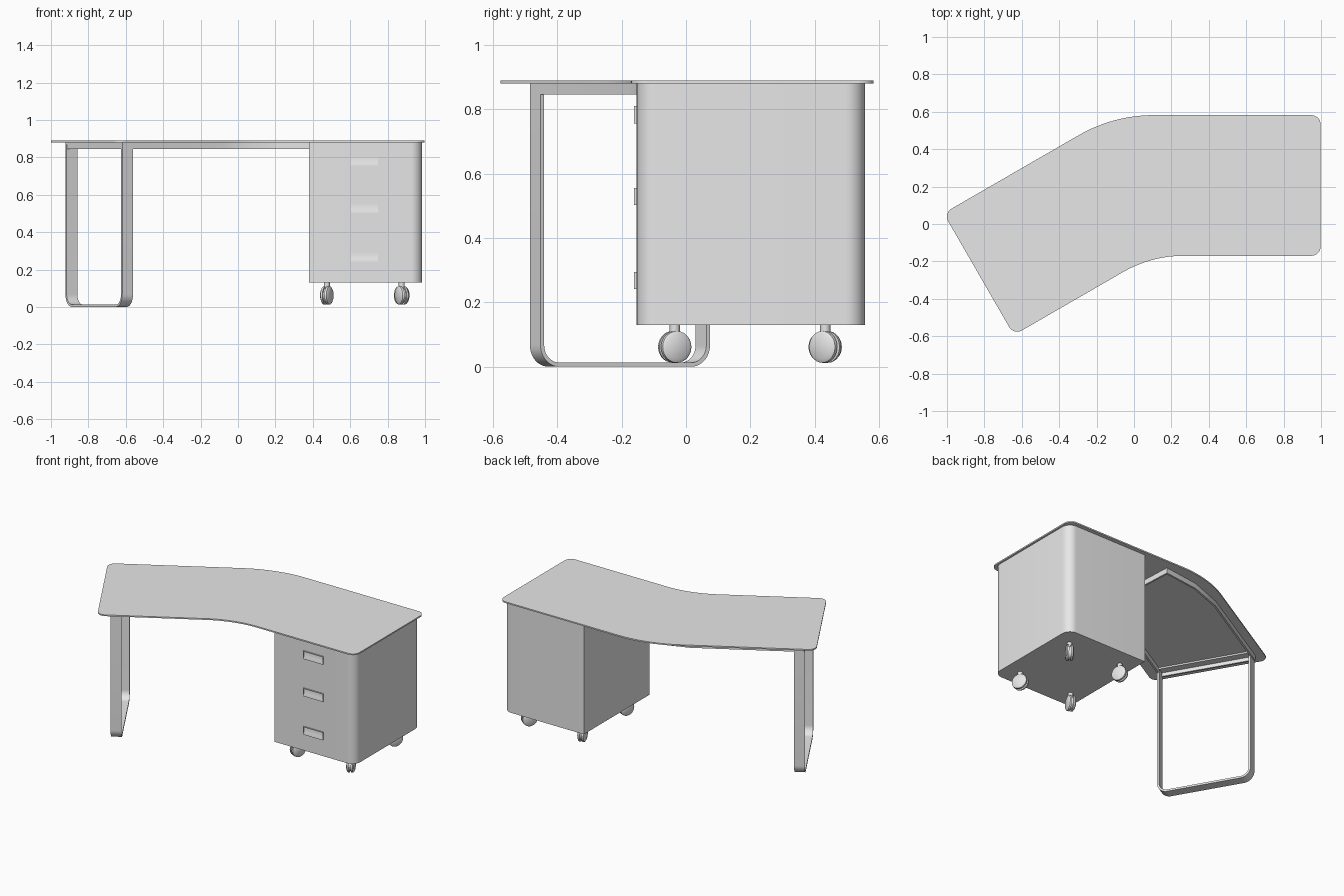
import bpy, bmesh, math
from mathutils import Vector, Matrix

cube = bpy.data.objects.get("Cube")
if cube:
    bpy.data.objects.remove(cube, do_unlink=True)

grey = bpy.data.materials.new("plain_grey")
grey.use_nodes = True
grey.diffuse_color = (0.8, 0.8, 0.8, 1)
grey.node_tree.nodes["Principled BSDF"].inputs["Base Color"].default_value = (0.8, 0.8, 0.8, 1)


def finish(name, bm, thickness=0):
    """Turn a bmesh into a shaded object, optionally thickened."""
    bmesh.ops.recalc_face_normals(bm, faces=bm.faces[:])
    mesh = bpy.data.meshes.new(name)
    bm.to_mesh(mesh)
    bm.free()
    obj = bpy.data.objects.new(name, mesh)
    bpy.context.collection.objects.link(obj)
    mesh.materials.append(grey)
    bpy.ops.object.select_all(action='DESELECT')
    obj.select_set(True)
    bpy.context.view_layer.objects.active = obj
    if thickness:
        mod = obj.modifiers.new("thickness", 'SOLIDIFY')
        mod.thickness, mod.offset, mod.use_even_offset = thickness, 0, True
        bpy.ops.object.modifier_apply(modifier=mod.name)
    bpy.ops.object.shade_smooth_by_angle(angle=math.radians(35))
    return obj


def rounded(corners, steps=10):
    """Closed 2D outline from (x, y, corner radius) entries."""
    out = []
    for i, (x, y, r) in enumerate(corners):
        p = Vector((x, y))
        if not r:
            out.append(p)
            continue
        a = (Vector(corners[i - 1][:2]) - p).normalized()
        b = (Vector(corners[(i + 1) % len(corners)][:2]) - p).normalized()
        half = a.angle(b) / 2
        centre = p + (a + b).normalized() * r / math.sin(half)
        start = (p + a * r / math.tan(half) - centre).normalized()
        end = (p + b * r / math.tan(half) - centre).normalized()
        out += [centre + start.slerp(end, k / steps) * r for k in range(steps + 1)]
    return out


def prism(name, outline, z0, z1):
    bm = bmesh.new()
    face = bm.faces.new([bm.verts.new((p.x, p.y, z0)) for p in outline])
    new = bmesh.ops.extrude_face_region(bm, geom=[face], use_keep_orig=True)["geom"]
    bmesh.ops.translate(bm, vec=(0, 0, z1 - z0),
                        verts=[v for v in new if isinstance(v, bmesh.types.BMVert)])
    return finish(name, bm)


def strip(name, path, across, thickness, closed=True):
    """Flat bar following a path, with its width along one vector."""
    bm = bmesh.new()
    low = [bm.verts.new(p - across / 2) for p in path]
    high = [bm.verts.new(p + across / 2) for p in path]
    n = len(path)
    for i in range(n if closed else n - 1):
        j = (i + 1) % n
        bm.faces.new((low[i], low[j], high[j], high[i]))
    return finish(name, bm, thickness)


# Directions of the angled wing
along = Vector((math.cos(math.pi / 6), 0.5, 0))
side = Vector((0.5, -math.cos(math.pi / 6), 0))

# Desktop: straight wing bending into an angled wing
bend = Vector((0.092, -0.17, 0))
end_front = bend - along * 0.848
end_back = end_front - side * 0.752
prism("desktop", rounded([
    (0.998, -0.17, 0.05), (0.998, 0.582, 0.05), (-0.11, 0.582, 0.8),
    (end_back.x, end_back.y, 0.05), (end_front.x, end_front.y, 0.05),
    (bend.x, bend.y, 0.65)], 16), 0.88, 0.889)

# Cabinet, rounded only on its outer corners
prism("cabinet", rounded([
    (0.38, -0.153, 0), (0.985, -0.153, 0.06),
    (0.985, 0.555, 0.06), (0.38, 0.555, 0)]), 0.13, 0.884)

# Loop leg under the angled wing
leg_centre = Vector((-0.742, -0.205, 0))
profile = rounded([(-0.297, 0.007, 0.06), (0.297, 0.007, 0.06),
                   (0.297, 0.876, 0), (-0.297, 0.876, 0)])
strip("loop_leg", [leg_centre + side * p.x + Vector((0, 0, p.y)) for p in profile],
      along * 0.066, 0.013)

# Rails under the desktop
up = Vector((0, 0, 0.037))
rail_z = 0.8635
frame = [(-0.613, -0.475), (-0.09, -0.173), (0.05, -0.11), (0.2, -0.09),
         (0.17, 0.515), (-0.08, 0.482), (-0.309, 0.397), (-0.915, 0.047)]
strip("under_frame", [Vector((x, y, rail_z)) for x, y in frame], up, 0.012)
strip("cabinet_rail", [Vector((x, -0.09, rail_z)) for x in (0.2, 0.39)], up, 0.012, False)

# Drawer pulls: shallow frames with a sloping lower lip
for label, z in (("top", 0.782), ("middle", 0.529), ("bottom", 0.268)):
    bm = bmesh.new()
    bmesh.ops.create_cube(bm, size=1, matrix=Matrix.Translation((0.676, -0.154, z))
                          @ Matrix.Diagonal((0.15, 0.014, 0.054, 1)))
    front = min(bm.faces, key=lambda f: f.calc_center_median().y)
    bmesh.ops.inset_region(bm, faces=[front], thickness=0.004)
    pocket = bmesh.ops.extrude_face_region(bm, geom=[front])["geom"]
    for v in [g for g in pocket if isinstance(g, bmesh.types.BMVert)]:
        v.co.y += 0.007
        if v.co.z < z:
            v.co.z += 0.014
    if front.is_valid:
        bmesh.ops.delete(bm, geom=[front], context='FACES')
    finish(label + "_drawer_pull", bm)

# Swivel casters: twin wheels with a groove, plus a stem
half_wheel = [(-0.024, 0), (-0.024, 0.038), (-0.017, 0.049), (-0.006, 0.05), (-0.006, 0.04)]
wheel = half_wheel + [(-x, r) for x, r in reversed(half_wheel)]
for label, x, y, turn in (("front_left", 0.875, -0.035, 25), ("back_left", 0.875, 0.432, -35),
                          ("front_right", 0.475, -0.035, -22), ("back_right", 0.475, 0.432, 20)):
    bm = bmesh.new()
    verts = [bm.verts.new((a, 0, r)) for a, r in wheel]
    edges = [bm.edges.new(pair) for pair in zip(verts, verts[1:])]
    bmesh.ops.spin(bm, geom=verts + edges, cent=(0, 0, 0), axis=(1, 0, 0),
                   angle=math.tau, steps=28)
    bmesh.ops.remove_doubles(bm, verts=bm.verts[:], dist=0.0001)
    bmesh.ops.transform(bm, verts=bm.verts[:], matrix=Matrix.Translation((x, y, 0.062))
                        @ Matrix.Rotation(math.radians(turn), 4, 'Z'))
    bmesh.ops.create_cone(bm, cap_ends=True, segments=16, radius1=0.016, radius2=0.016,
                          depth=0.06, matrix=Matrix.Translation((x, y, 0.105)))
    finish(label + "_caster", bm)
